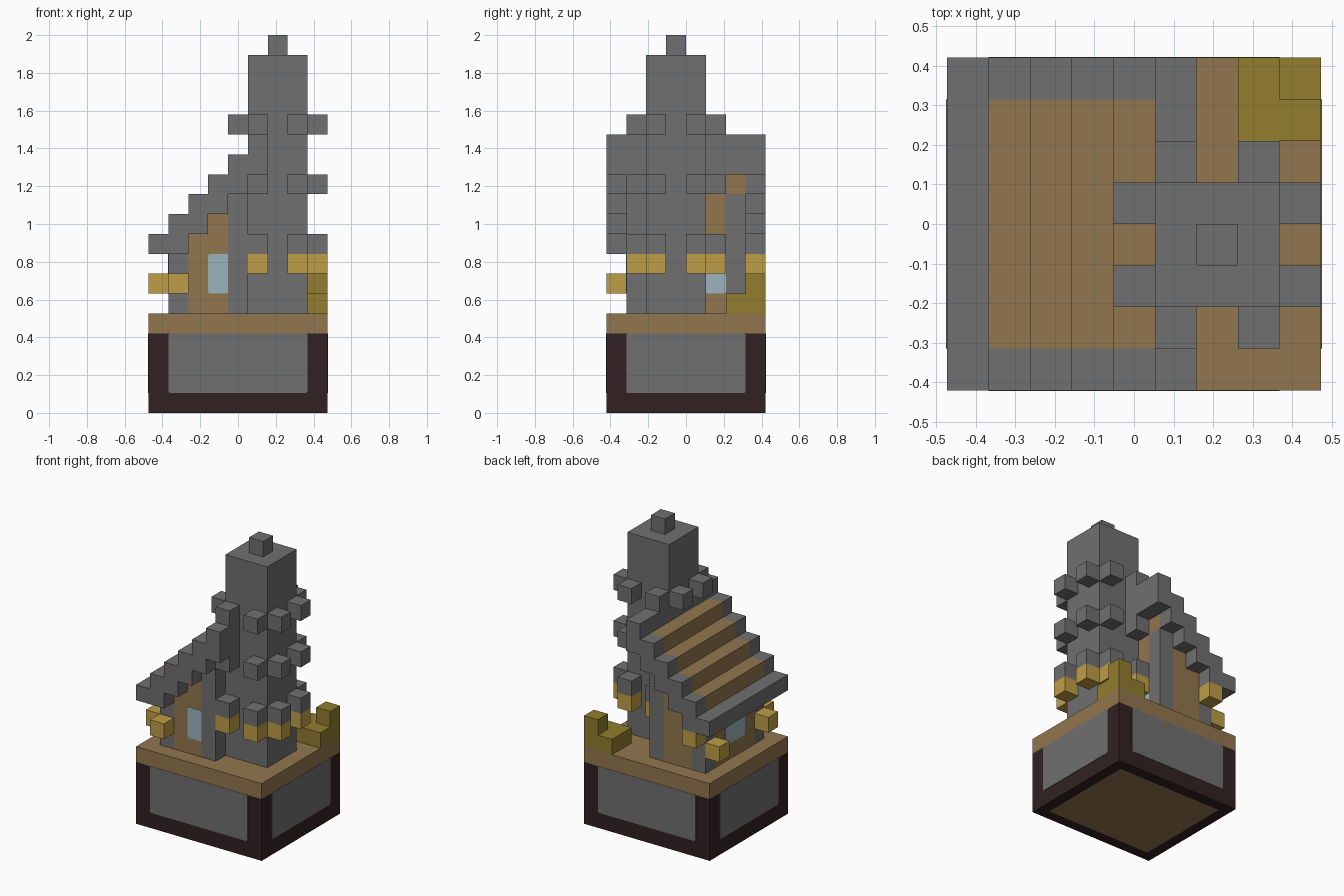
import bpy, bmesh
from mathutils import Vector

if "Cube" in bpy.data.objects:
    bpy.data.objects.remove(bpy.data.objects["Cube"], do_unlink=True)

U = 2 / 19                       # edge of one building block
NX, NY = 9, 8                    # footprint in blocks


def material(name, rgb):
    lin = [((c / 255 + 0.055) / 1.055) ** 2.4 for c in rgb]
    m = bpy.data.materials.new(name)
    m.use_nodes = True
    m.diffuse_color = (*lin, 1)
    bsdf = next(n for n in m.node_tree.nodes if n.type == 'BSDF_PRINCIPLED')
    bsdf.inputs["Base Color"].default_value = (*lin, 1)
    return m


STONE = material("stone grey", (112, 112, 112))
WOOD = material("wood brown", (146, 118, 78))
DARK = material("dark frame", (50, 33, 34))
GOLD = material("lantern gold", (190, 158, 70))
OLIVE = material("hay olive", (146, 125, 45))
GLASS = material("window blue", (156, 180, 188))


def pos(i, j, k):
    return Vector(((i - NX / 2) * U, (j - NY / 2) * U, k * U))


def add_box(bm, lo, hi):
    a, b = pos(*lo), pos(*hi)
    for v in bmesh.ops.create_cube(bm, size=1)["verts"]:
        v.co = Vector([(a[n] + b[n]) / 2 + v.co[n] * (b[n] - a[n]) for n in range(3)])


def finish(name, bm, *mats):
    me = bpy.data.meshes.new(name)
    bm.to_mesh(me)
    bm.free()
    for m in mats:
        me.materials.append(m)
    ob = bpy.data.objects.new(name, me)
    bpy.context.collection.objects.link(ob)
    return ob


def boxes(name, mat, *spans):
    bm = bmesh.new()
    for lo, hi in spans:
        add_box(bm, lo, hi)
    return finish(name, bm, mat)


def cubes(name, mat, cells):
    return boxes(name, mat, *[(c, [n + 1 for n in c]) for c in cells])


def plate(name, mat, lo, hi, axis):
    """Thin panel with clipped corners, lying on the plane lo[axis] == hi[axis]."""
    lo, hi = list(lo), list(hi)
    lo[axis] -= 0.02
    hi[axis] += 0.02
    bm = bmesh.new()
    add_box(bm, lo, hi)
    edges = [e for e in bm.edges
             if abs((e.verts[0].co - e.verts[1].co)[axis]) > 0.001]
    bmesh.ops.bevel(bm, geom=edges, offset=U * 0.1, segments=2, profile=0.5, affect='EDGES')
    return finish(name, bm, mat)


# Pedestal: dark frame with a wooden underside and stone panels
bm = bmesh.new()
add_box(bm, (0, 0, 0), (NX, NY, 4))
bm.normal_update()
under = next(f for f in bm.faces if f.normal.z < -0.9)
bmesh.ops.inset_region(bm, faces=[under], thickness=U)
under.material_index = 1
finish("pedestal_frame", bm, DARK, WOOD)
for side, y in (("front", 0), ("back", NY)):
    plate(f"pedestal_panel_{side}", STONE, (1, y, 1), (8, y, 4), 1)
for side, x in (("right", 0), ("left", NX)):
    plate(f"pedestal_panel_{side}", STONE, (x, 1, 1), (x, 7, 4), 0)
boxes("ground_slab", WOOD, ((0, 0, 4), (NX, NY, 5)))

# Tower with knob rows and lanterns
boxes("tower", STONE, ((5, 2, 5), (8, 5, 18)))
cubes("tower_finial", STONE, [(6, 3, 18)])
ring = [(i, j) for i in (4, 8) for j in (2, 4)] + [(i, j) for i in (5, 7) for j in (1, 5)]
cubes("tower_knobs", STONE,
      [(i, j, k) for i, j in ring for k in (8, 11, 14) if i > 4 or k > 12])
cubes("tower_lanterns", GOLD, [(i, j, 7) for i, j in ring if i > 4])

# House under the stepped roof
posts, walls = [], []
for i in range(1, 5):
    top = 7 + i
    if i in (1, 4):
        posts += [((i, j, 5), (i + 1, j + 1, top)) for j in (1, 6)]
        walls.append(((i, 2, 5), (i + 1, 6, top)))
    else:
        walls.append(((i, 1, 5), (i + 1, 7, top)))
boxes("house_posts", STONE, *posts)
boxes("house_walls", WOOD, *walls)
plate("window_front", GLASS, (3, 1, 6), (4, 1, 8), 1)
plate("window_right", GLASS, (1, 3, 6), (1, 5, 8), 0)
plate("window_left", GLASS, (5, 5, 6), (5, 6, 8), 0)

# Stepped roof: stone eave, rims and ridge, wooden treads
trim, treads = [((0, 0, 8), (1, NY, 9))], []
for i in range(1, 6):
    low, high = 7 + i, 9 + i
    if i < 5:
        trim += [((i, j, low), (i + 1, j + 1, high)) for j in (0, 7)]
        treads.append(((i, 1, low), (i + 1, 7, high)))
    else:
        trim += [((i, 0, low), (i + 1, 2, high)), ((i, 5, low), (i + 1, NY, high))]
boxes("roof_trim", STONE, *trim)
boxes("roof_treads", WOOD, *treads)

# Lanterns on the outer house posts
cubes("house_lanterns", GOLD, [(0, 1, 6), (1, 0, 6), (0, 6, 6), (1, 7, 7)])

# Stack in the back corner
boxes("corner_stack", OLIVE, ((7, 6, 5), (9, 8, 6)), ((8, 7, 6), (9, 8, 7)))
